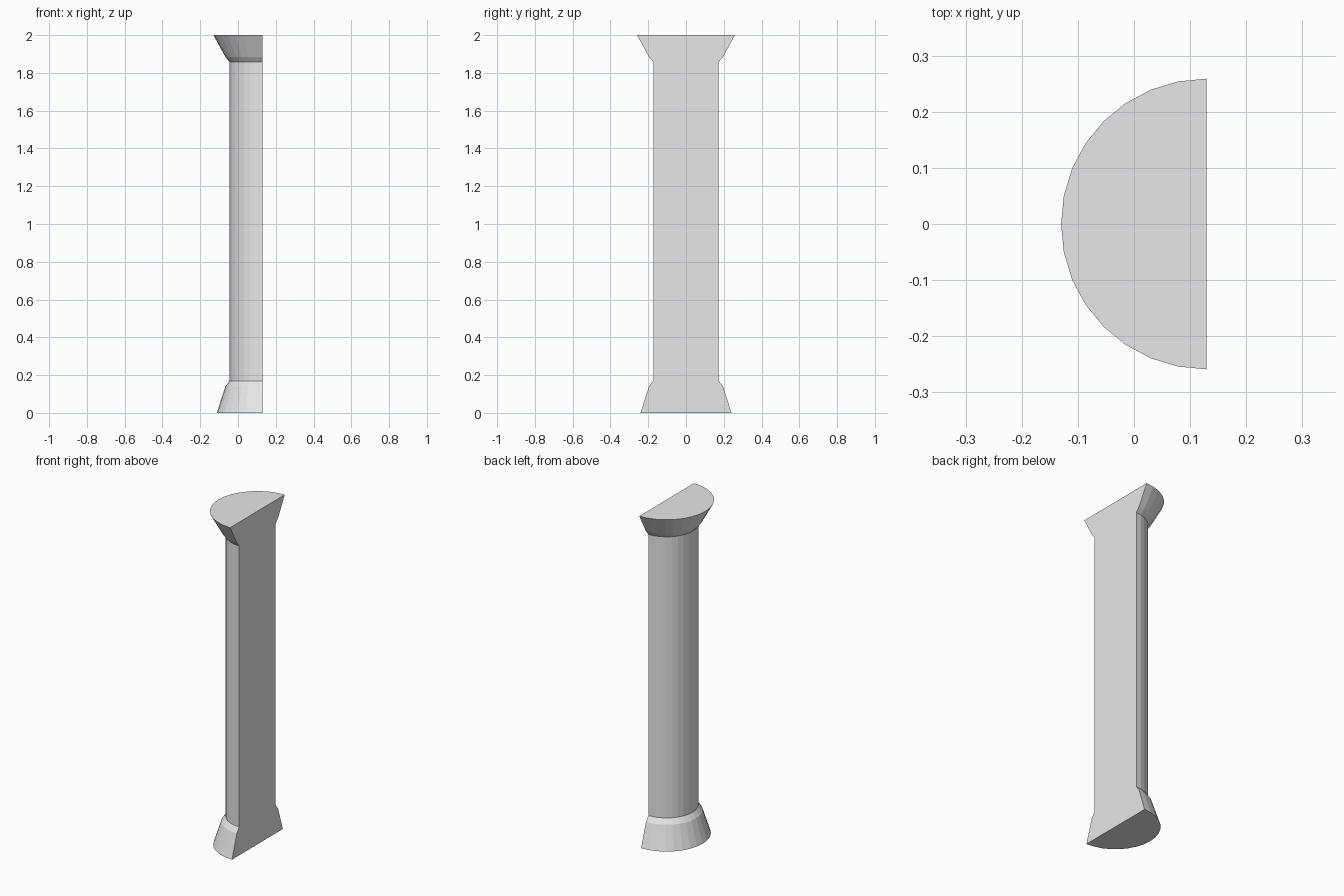
import bpy
import bmesh
from math import pi, sin, cos

cube = bpy.data.objects.get("Cube")
if cube:
    bpy.data.objects.remove(cube, do_unlink=True)

FLAT_X = 0.129    # plane of the flat wall side
SEGMENTS = 16     # facets around the half circle

stone = bpy.data.materials.new("light_grey_stone")
stone.use_nodes = True
colour = (0.8, 0.8, 0.8, 1)
stone.diffuse_color = colour
stone.node_tree.nodes["Principled BSDF"].inputs["Base Color"].default_value = colour


def half_turned(name, profile, cap_bottom=False, cap_top=False):
    """Turn a (radius, height) profile through half a circle and close its flat side."""
    bm = bmesh.new()
    angles = [pi * i / SEGMENTS for i in range(SEGMENTS + 1)]
    rings = [[bm.verts.new((FLAT_X - r * sin(a), r * cos(a), z)) for a in angles]
             for r, z in profile]
    for low, high in zip(rings, rings[1:]):
        for i in range(SEGMENTS):
            bm.faces.new((low[i], low[i + 1], high[i + 1], high[i]))
        bm.faces.new((low[-1], low[0], high[0], high[-1]))
    if cap_bottom:
        bm.faces.new(rings[0][::-1])
    if cap_top:
        bm.faces.new(rings[-1])
    mesh = bpy.data.meshes.new(name)
    bm.to_mesh(mesh)
    bm.free()
    mesh.materials.append(stone)
    obj = bpy.data.objects.new(name, mesh)
    bpy.context.collection.objects.link(obj)
    return obj


# Flared foot, plain shaft and wider flared head
half_turned("base", [(0.241, 0), (0.196, 0.14), (0.173, 0.17)], cap_bottom=True)
half_turned("shaft", [(0.173, 0.17), (0.173, 1.857)])
half_turned("capital", [(0.173, 1.857), (0.196, 1.885), (0.259, 2)], cap_top=True)
